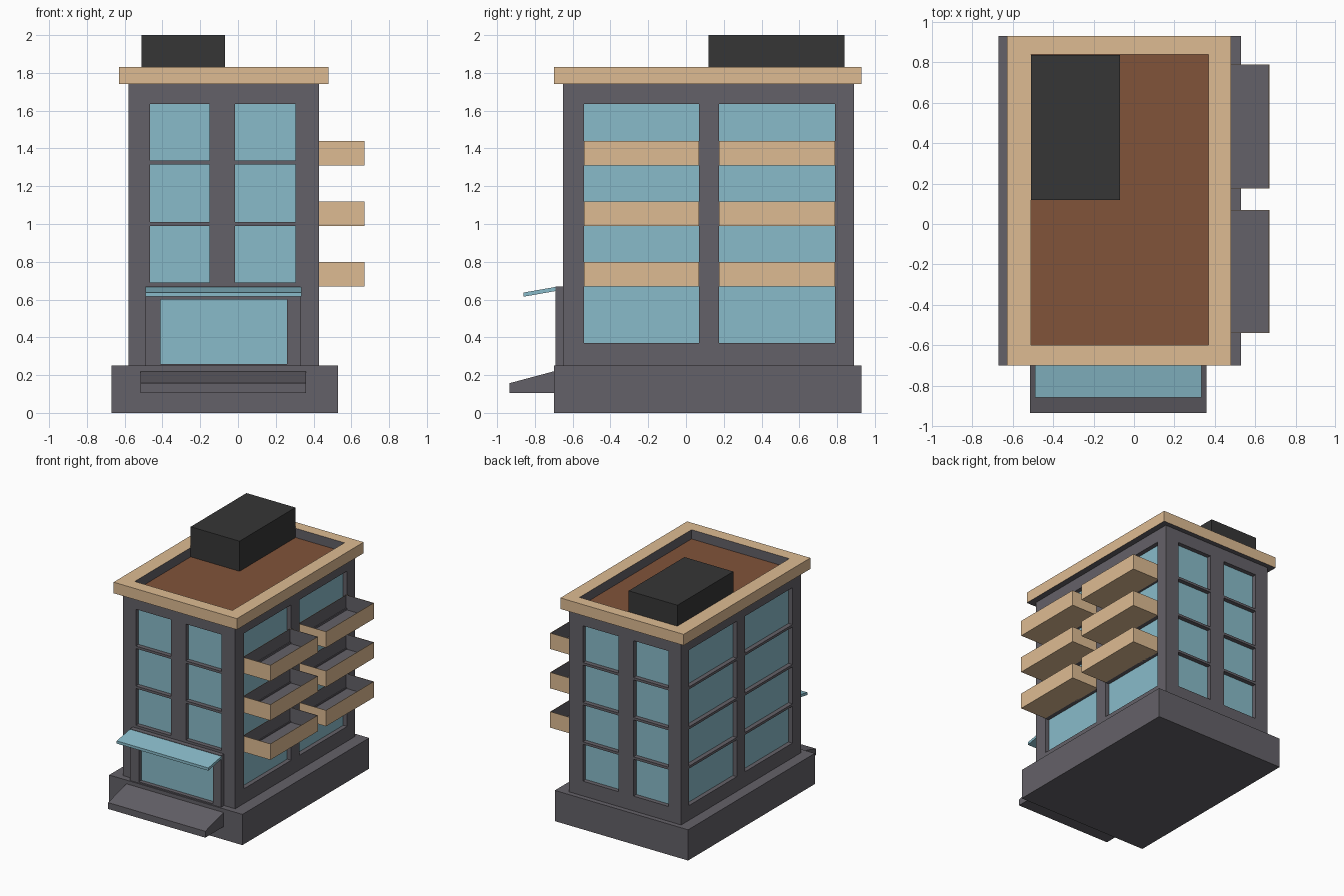
import bpy, bmesh

if "Cube" in bpy.data.objects:
    bpy.data.objects.remove(bpy.data.objects["Cube"])


def material(name, rgb):
    m = bpy.data.materials.new(name)
    m.diffuse_color = (*rgb, 1)
    m.use_nodes = True
    m.node_tree.nodes["Principled BSDF"].inputs["Base Color"].default_value = m.diffuse_color
    return m


GREY = material("wall_grey", (0.127, 0.12, 0.138))
TAN = material("trim_tan", (0.73, 0.50, 0.29))
GLASS = material("glass_blue", (0.25, 0.50, 0.59))
BROWN = material("roof_brown", (0.22, 0.087, 0.042))
DARK = material("dark", (0.037, 0.037, 0.037))


def finish(name, bm, *mats):
    bmesh.ops.recalc_face_normals(bm, faces=bm.faces)
    me = bpy.data.meshes.new(name)
    bm.to_mesh(me)
    bm.free()
    for m in mats:
        me.materials.append(m)
    ob = bpy.data.objects.new(name, me)
    bpy.context.collection.objects.link(ob)
    return ob


def add_box(bm, x, y, z):
    verts = bmesh.ops.create_cube(bm, size=1)["verts"]
    for v in verts:
        v.co = [(a + b) / 2 + c * (b - a) for c, (a, b) in zip(v.co, (x, y, z))]


def boxes(name, bounds, *mats):
    bm = bmesh.new()
    for b in bounds:
        add_box(bm, *b)
    return finish(name, bm, *mats)


def side_prism(name, profile, x0, x1, mat):
    # (y, z) profile extruded along x
    bm = bmesh.new()
    face = bm.faces.new([bm.verts.new((x0, y, z)) for y, z in profile])
    out = bmesh.ops.extrude_face_region(bm, geom=[face])["geom"]
    for v in out:
        if isinstance(v, bmesh.types.BMVert):
            v.co.x = x1
    return finish(name, bm, mat)


# Main dimensions
X0, X1, Y0, Y1 = -0.58, 0.43, -0.65, 0.89
REC = 0.04
COLS_X = [(-0.465, -0.15), (-0.015, 0.305)]
COLS_Y = [(-0.54, 0.07), (0.175, 0.79)]
ROWS = [(0.37, 0.67), (0.69, 0.99), (1.01, 1.315), (1.335, 1.635)]

# Plinth and body
boxes("plinth", [((-0.67, 0.53), (-0.70, 0.93), (0, 0.25))], GREY)
body = boxes("body", [((X0, X1), (Y0, Y1), (0.25, 1.745))], GREY)

# Window recesses and panes on all four sides
cuts, panes = [], []
for r, z in enumerate(ROWS):
    for cx in COLS_X:
        if r > 0:
            cuts.append((cx, (Y0 - 0.05, Y0 + REC), z))
            panes.append((cx, (Y0 + REC - 0.004, Y0 + REC), z))
        cuts.append((cx, (Y1 - REC, Y1 + 0.05), z))
        panes.append((cx, (Y1 - REC, Y1 - REC + 0.004), z))
    for cy in COLS_Y:
        cuts.append(((X0 - 0.05, X0 + REC), cy, z))
        panes.append(((X0 + REC - 0.004, X0 + REC), cy, z))
        cuts.append(((X1 - REC, X1 + 0.05), cy, z))
        panes.append(((X1 - REC, X1 - REC + 0.004), cy, z))

cutter = boxes("window_cutter", cuts)
cutter.hide_render = True
mod = body.modifiers.new("windows", "BOOLEAN")
mod.operation = "DIFFERENCE"
mod.solver = "EXACT"
mod.object = cutter
bpy.context.view_layer.objects.active = body
bpy.ops.object.modifier_apply(modifier=mod.name)
bpy.data.objects.remove(cutter)
boxes("window_panes", panes, GLASS)

# Balconies: tan outside, grey inside
for i, z in enumerate((0.67, 0.99, 1.31)):
    for j, cy in enumerate(COLS_Y):
        bm = bmesh.new()
        add_box(bm, (X1 - 0.01, 0.67), cy, (z, z + 0.13))
        bm.normal_update()
        top = next(f for f in bm.faces if f.normal.z > 0.9)
        bmesh.ops.inset_region(bm, faces=[top], thickness=0.005)
        out = bmesh.ops.extrude_face_region(bm, geom=[top])["geom"]
        floor = next(g for g in out if isinstance(g, bmesh.types.BMFace))
        for v in floor.verts:
            v.co.z = z + 0.01
        if top.is_valid:
            bm.faces.remove(top)
        floor.material_index = 1
        for e in floor.edges:
            for f in e.link_faces:
                f.material_index = 1
        finish(f"balcony_{i}_{j}", bm, TAN, GREY)

# Roof deck, cornice ring and plant room
boxes("roof_deck", [((-0.53, 0.39), (-0.62, 0.86), (1.735, 1.755))], BROWN)
bm = bmesh.new()
loops = []
for x0, x1, y0, y1 in ((-0.63, 0.48, -0.70, 0.93), (-0.51, 0.37, -0.60, 0.84)):
    for z in (1.74, 1.83):
        loops.append([bm.verts.new((x, y, z)) for x, y in
                      ((x0, y0), (x1, y0), (x1, y1), (x0, y1))])
ob, ot, ib, it = loops
for a, b, mi in ((ob, ot, 0), (ot, it, 0), (it, ib, 1), (ib, ob, 1)):
    for k in range(4):
        n = (k + 1) % 4
        bm.faces.new((a[k], a[n], b[n], b[k])).material_index = mi
finish("cornice", bm, TAN, GREY)
boxes("plant_room", [((-0.51, -0.07), (0.12, 0.838), (1.745, 2.0))], DARK)

# Entrance: frame, glazing, canopy and sloped step
FY = (-0.69, Y0)
boxes("entrance_frame", [((-0.49, -0.41), FY, (0.25, 0.67)),
                         ((0.26, 0.33), FY, (0.25, 0.67)),
                         ((-0.41, 0.26), FY, (0.60, 0.67)),
                         ((-0.41, 0.26), FY, (0.25, 0.26))], GREY)
boxes("entrance_glass", [((-0.41, 0.26), (-0.656, Y0), (0.26, 0.60))], GLASS)
side_prism("canopy", [(-0.86, 0.615), (-0.69, 0.645), (-0.69, 0.667), (-0.86, 0.637)],
           -0.49, 0.335, GLASS)
side_prism("entrance_step", [(-0.935, 0.105), (-0.70, 0.105), (-0.70, 0.22), (-0.935, 0.157)],
           -0.515, 0.36, GREY)
